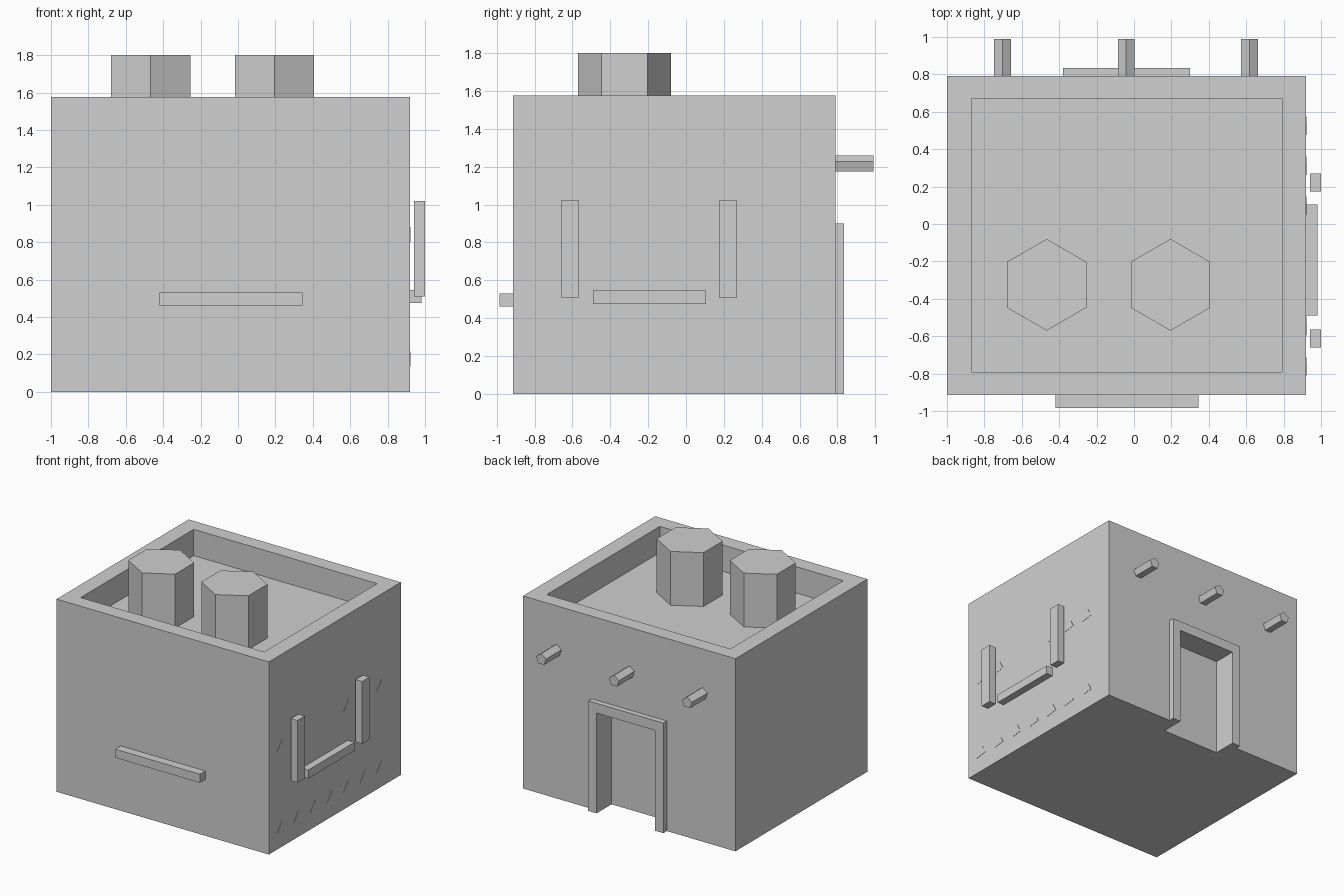
import bpy, bmesh, math
from mathutils import Matrix

if "Cube" in bpy.data.objects:
    bpy.data.objects.remove(bpy.data.objects["Cube"])

clay = bpy.data.materials.new("pale_grey_clay")
clay.diffuse_color = (0.63, 0.63, 0.63, 1)
clay.use_nodes = True
clay.node_tree.nodes["Principled BSDF"].inputs["Base Color"].default_value = clay.diffuse_color


def finish(name, bm):
    bmesh.ops.recalc_face_normals(bm, faces=bm.faces[:])
    mesh = bpy.data.meshes.new(name)
    bm.to_mesh(mesh)
    bm.free()
    mesh.materials.append(clay)
    ob = bpy.data.objects.new(name, mesh)
    bpy.context.collection.objects.link(ob)
    return ob


def box(name, lo, hi):
    bm = bmesh.new()
    bmesh.ops.create_cube(bm, size=1)
    for v in bm.verts:
        v.co = [hi[i] if v.co[i] > 0 else lo[i] for i in range(3)]
    return finish(name, bm)


def prism(name, points, offset):
    """Extrude a flat outline of 3D points by an offset vector."""
    bm = bmesh.new()
    face = bm.faces.new([bm.verts.new(p) for p in points])
    ext = bmesh.ops.extrude_face_region(bm, geom=[face], use_keep_orig=True)
    verts = [g for g in ext["geom"] if isinstance(g, bmesh.types.BMVert)]
    bmesh.ops.translate(bm, verts=verts, vec=offset)
    return finish(name, bm)


def ring(n, r, start=math.pi / 2):
    return [(r * math.cos(start + i * math.tau / n),
             r * math.sin(start + i * math.tau / n)) for i in range(n)]


def cut(target, cutter):
    mod = target.modifiers.new("cut", 'BOOLEAN')
    mod.operation = 'DIFFERENCE'
    mod.solver = 'EXACT'
    mod.object = cutter
    bpy.context.view_layer.objects.active = target
    bpy.ops.object.modifier_apply(modifier=mod.name)
    bpy.data.objects.remove(cutter)


# House body with sunken roof and door recess
house = box("house_body", (-1, -0.915, 0), (0.92, 0.79, 1.575))
cut(house, box("roof_cutter", (-0.87, -0.79, 1.36), (0.79, 0.67, 1.8)))
cut(house, box("door_cutter", (-0.305, 0.64, -0.2), (0.225, 1.0, 0.82)))

# Door frame
outline = [(-0.38, 0), (-0.38, 0.9), (0.30, 0.9), (0.30, 0),
           (0.225, 0), (0.225, 0.82), (-0.305, 0.82), (-0.305, 0)]
prism("door_frame", [(x, 0.79, z) for x, z in outline], (0, 0.045, 0))

# Six-sided chimneys
for i, cx in enumerate((-0.467, 0.195)):
    prism(f"chimney_{i + 1}",
          [(cx + x, -0.325 + y, 1.36) for x, y in ring(6, 0.245)], (0, 0, 0.44))

# Five-sided roof beam ends above the door
for i, cx in enumerate((-0.703, -0.042, 0.618)):
    prism(f"beam_end_{i + 1}",
          [(cx + x, 0.79, 1.213 + z) for x, z in ring(5, 0.047)], (0, 0.2, 0))

# Front ledge, side window sill and shutters
box("front_ledge", (-0.42, -0.985, 0.46), (0.345, -0.915, 0.53))
box("window_sill", (0.92, -0.49, 0.475), (0.98, 0.105, 0.545))
box("shutter_front", (0.94, -0.66, 0.51), (1.0, -0.565, 1.02))
box("shutter_back", (0.94, 0.175, 0.51), (1.0, 0.27, 1.02))


# Thin triangular wall marks on the right side
def mark(name, y, z, s=1):
    pts = [(-0.065, -0.08), (0, 0), (0.035, -0.065)]
    prism(name, [(0.92, y + a * s, z + b * s) for a, b in pts], (0.002, 0, 0))


for i in range(7):
    y = -0.745 + i * 0.2142
    mark(f"lower_mark_{i + 1}", y, 0.215)
    if i not in (2, 3):
        mark(f"upper_mark_{i + 1}", y, 0.88)
